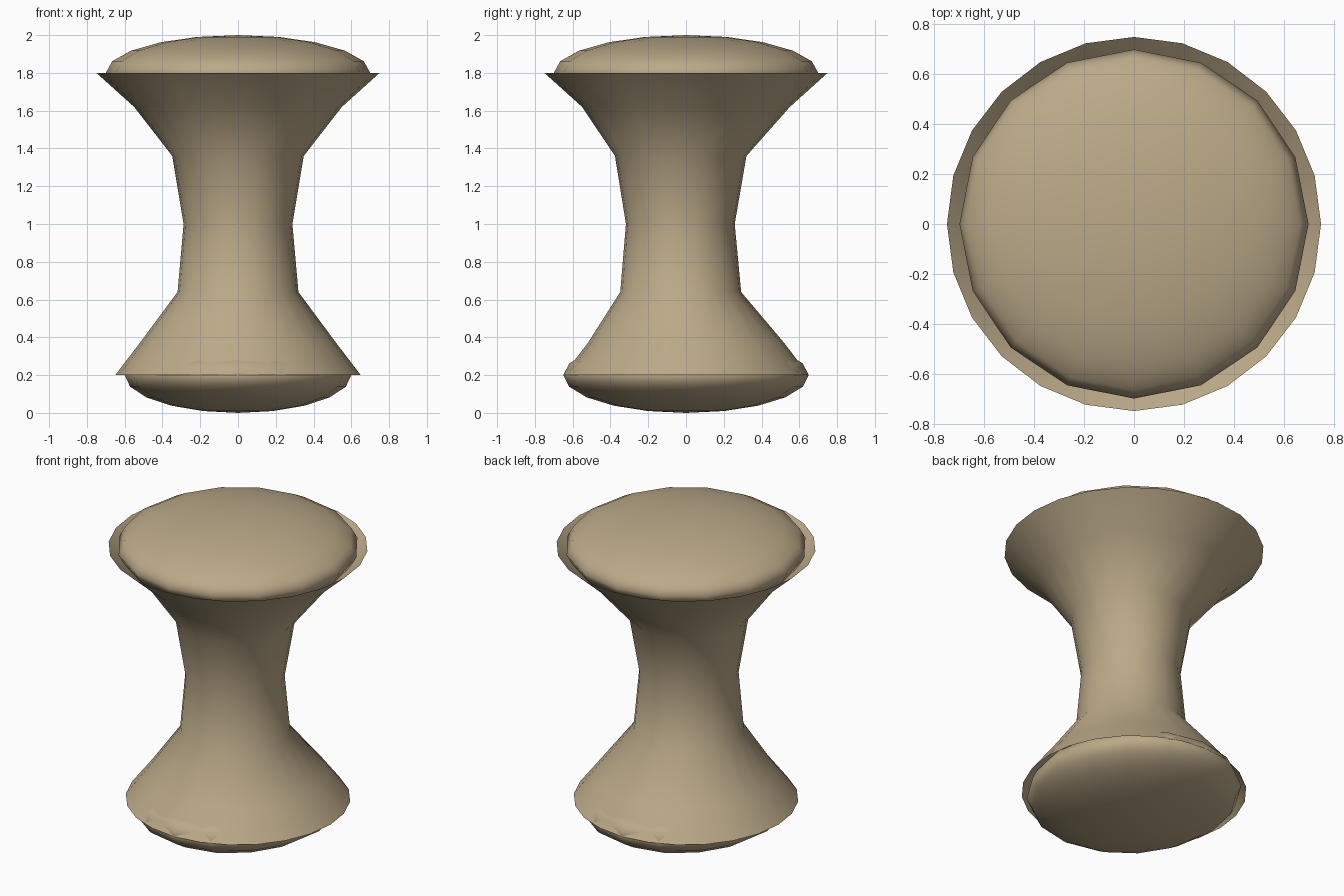
import bpy, bmesh
from math import cos, sin, tau

if "Cube" in bpy.data.objects:
    bpy.data.objects.remove(bpy.data.objects["Cube"])

mat = bpy.data.materials.new("tan")
mat.diffuse_color = (0.50, 0.40, 0.25, 1)
mat.use_nodes = True
mat.node_tree.nodes["Principled BSDF"].inputs["Base Color"].default_value = mat.diffuse_color


def finish(name, bm):
    for f in bm.faces:
        f.smooth = True
    me = bpy.data.meshes.new(name)
    bm.to_mesh(me)
    bm.free()
    me.materials.append(mat)
    ob = bpy.data.objects.new(name, me)
    bpy.context.collection.objects.link(ob)
    return ob


def cushion(name, z, scale):
    bm = bmesh.new()
    bmesh.ops.create_uvsphere(bm, u_segments=16, v_segments=10, radius=1)
    ob = finish(name, bm)
    ob.location.z = z
    ob.scale = scale


# Waisted open tube: radius, height, y shift of each ring
rings = [(0.65, 0.20, 0), (0.52, 0.37, 0), (0.32, 0.64, -0.028),
         (0.288, 1.00, -0.03), (0.348, 1.36, -0.028),
         (0.55, 1.62, 0), (0.75, 1.80, 0)]
N = 24
bm = bmesh.new()
loops = [[bm.verts.new((r * cos(tau * i / N), r * sin(tau * i / N) + dy, z))
          for i in range(N)] for r, z, dy in rings]
for a, b in zip(loops, loops[1:]):
    for i in range(N):
        j = (i + 1) % N
        bm.faces.new((a[i], a[j], b[j], b[i]))
finish("stool_body", bm)

# Flattened domes closing the seat and the foot
cushion("seat", 1.80, (0.70, 0.70, 0.20))
cushion("base", 0.20, (0.60, 0.65, 0.20))
